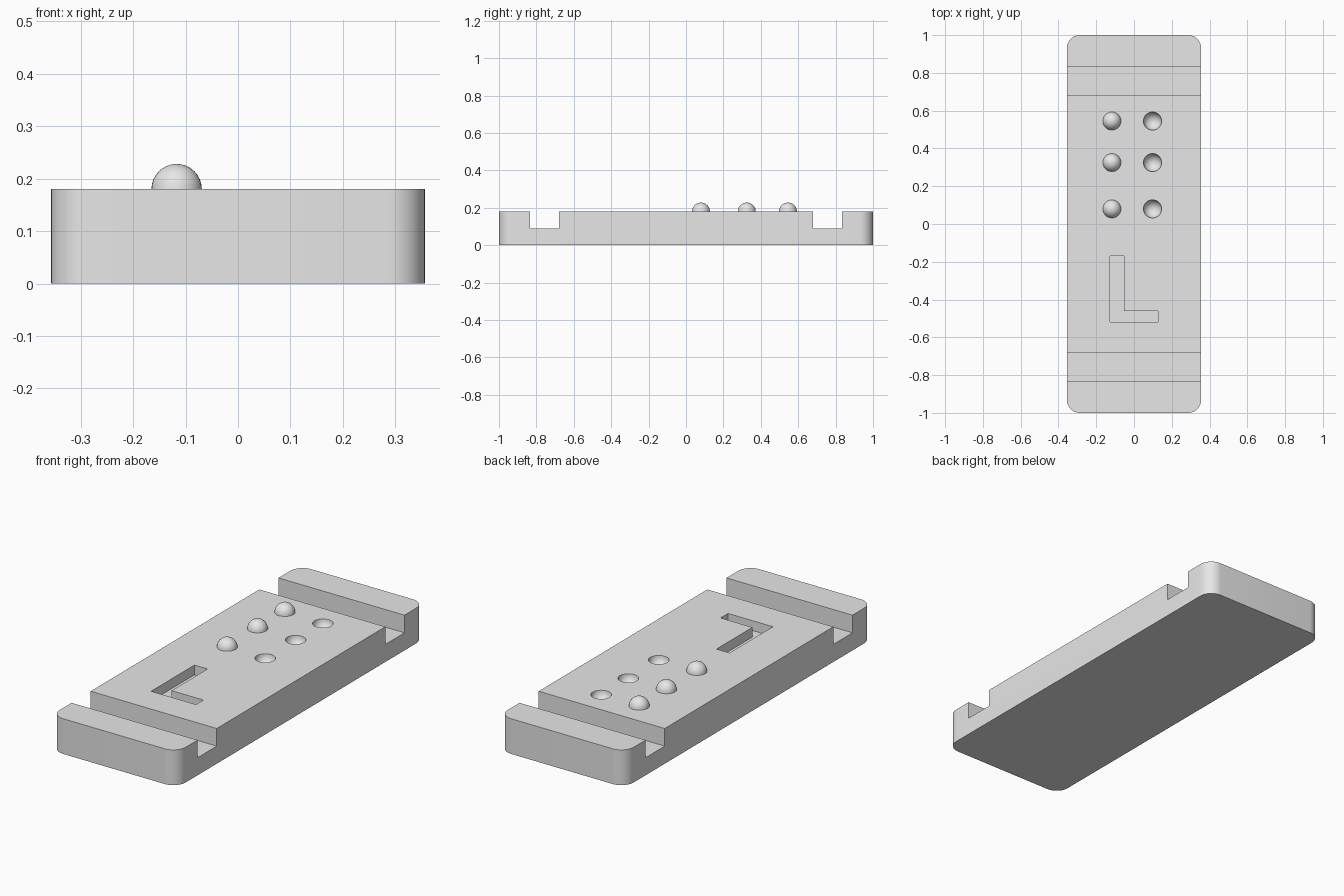
import bpy, bmesh, math
from mathutils import Matrix

if "Cube" in bpy.data.objects:
    bpy.data.objects.remove(bpy.data.objects["Cube"])

W, L, H = 0.356, 1.0, 0.18          # half width, half length, height
CORNER, R = 0.07, 0.048             # corner radius, bump / dimple radius
ROWS = (0.08, 0.325, 0.545)

grey = bpy.data.materials.new("light grey")
grey.diffuse_color = (0.8, 0.8, 0.8, 1)
grey.use_nodes = True
grey.node_tree.nodes["Principled BSDF"].inputs["Base Color"].default_value = grey.diffuse_color


def make(name, bm):
    bmesh.ops.recalc_face_normals(bm, faces=bm.faces)
    mesh = bpy.data.meshes.new(name)
    bm.to_mesh(mesh)
    bm.free()
    mesh.materials.append(grey)
    ob = bpy.data.objects.new(name, mesh)
    bpy.context.collection.objects.link(ob)
    return ob


def prism(name, outline, z0, z1):
    bm = bmesh.new()
    face = bm.faces.new([bm.verts.new((x, y, z0)) for x, y in outline])
    new = bmesh.ops.extrude_face_region(bm, geom=[face])["geom"]
    bmesh.ops.translate(bm, vec=(0, 0, z1 - z0),
                        verts=[v for v in new if isinstance(v, bmesh.types.BMVert)])
    return make(name, bm)


def ball(name, x, y, dome=False):
    bm = bmesh.new()
    bmesh.ops.create_uvsphere(bm, u_segments=32, v_segments=16, radius=R)
    if dome:
        bmesh.ops.bisect_plane(bm, geom=bm.verts[:] + bm.edges[:] + bm.faces[:],
                               plane_co=(0, 0, 0), plane_no=(0, 0, 1), clear_inner=True)
    bmesh.ops.transform(bm, matrix=Matrix.Translation((x, y, H)), verts=bm.verts)
    return make(name, bm)


def smooth(ob):
    bpy.ops.object.select_all(action='DESELECT')
    ob.select_set(True)
    bpy.context.view_layer.objects.active = ob
    bpy.ops.object.shade_smooth_by_angle(angle=math.radians(30))


# Plate with rounded vertical corners
outline = []
for i, (sx, sy) in enumerate(((1, 1), (-1, 1), (-1, -1), (1, -1))):
    for k in range(13):
        a = math.radians(90 * i + 7.5 * k)
        outline.append((sx * (W - CORNER) + CORNER * math.cos(a),
                        sy * (L - CORNER) + CORNER * math.sin(a)))
plate = prism("plate", outline, 0, H)

# Cutters: two cross grooves, L-shaped recess, three dimples
cutters = []
for s, side in ((-1, "front"), (1, "back")):
    cutters.append(prism(side + "_groove_cutter",
                         [(-0.5, s * 0.68), (0.5, s * 0.68), (0.5, s * 0.835), (-0.5, s * 0.835)],
                         0.09, 0.3))
cutters.append(prism("recess_cutter",
                     [(-0.127, -0.52), (0.127, -0.52), (0.127, -0.46),
                      (-0.053, -0.46), (-0.053, -0.17), (-0.127, -0.17)], H - 0.05, 0.3))
cutters += [ball("dimple_cutter", 0.098, y) for y in ROWS]

bpy.context.view_layer.objects.active = plate
for c in cutters:
    mod = plate.modifiers.new("cut", 'BOOLEAN')
    mod.operation, mod.solver, mod.object = 'DIFFERENCE', 'EXACT', c
    bpy.ops.object.modifier_apply(modifier=mod.name)
for c in cutters:
    bpy.data.objects.remove(c)
smooth(plate)

# Raised domes
for y in ROWS:
    smooth(ball("dome", -0.117, y, dome=True))
